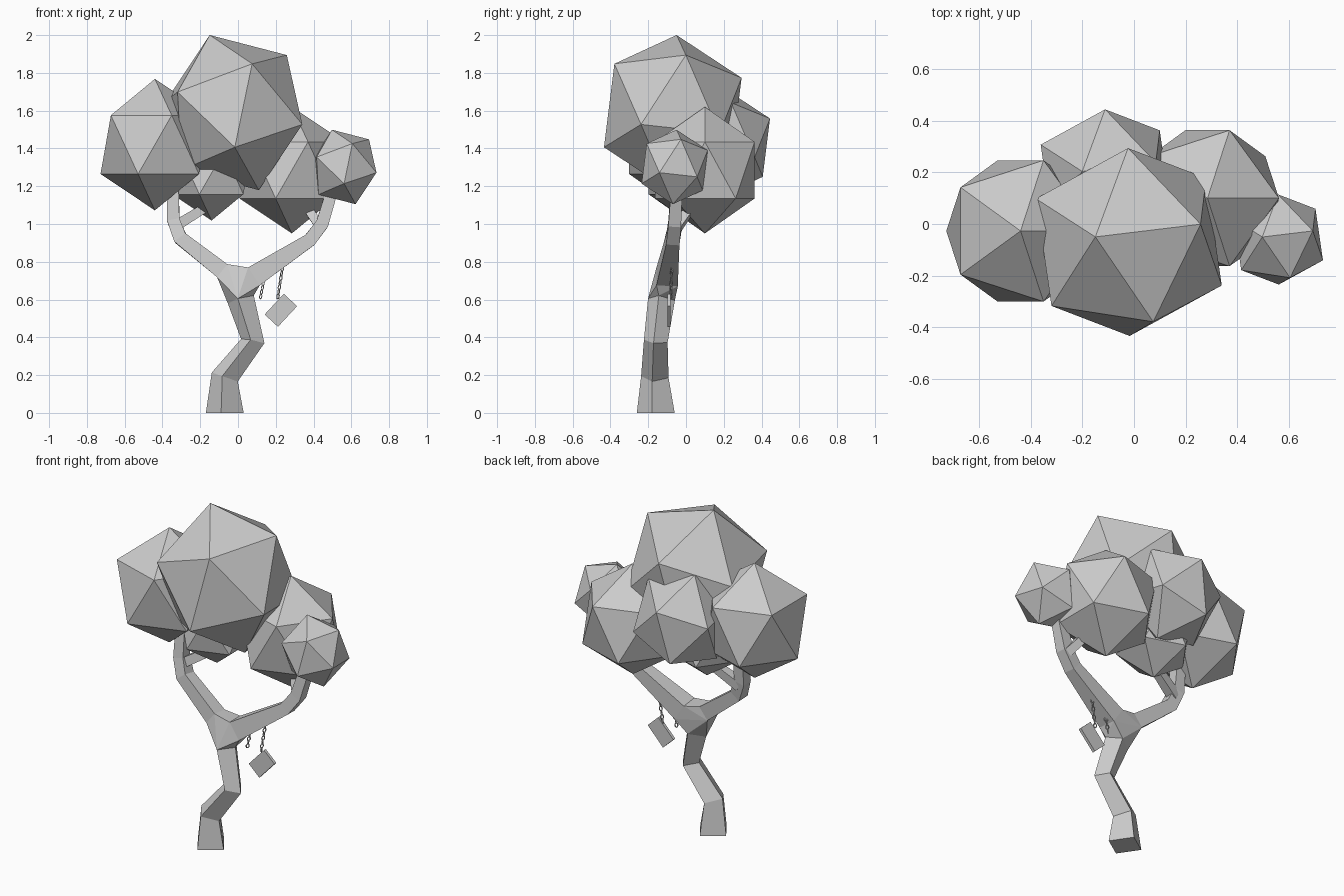
import bpy, bmesh, math
from mathutils import Vector, Matrix

cube = bpy.data.objects.get("Cube")
if cube:
    bpy.data.objects.remove(cube, do_unlink=True)

grey = bpy.data.materials.new("plain_grey")
grey.use_nodes = True
colour = (0.6, 0.6, 0.6, 1)
grey.diffuse_color = colour
grey.node_tree.nodes["Principled BSDF"].inputs["Base Color"].default_value = colour


def finish(name, bm):
    bmesh.ops.recalc_face_normals(bm, faces=bm.faces[:])
    mesh = bpy.data.meshes.new(name)
    bm.to_mesh(mesh)
    bm.free()
    mesh.materials.append(grey)
    obj = bpy.data.objects.new(name, mesh)
    bpy.context.collection.objects.link(obj)
    return obj


def rings_along(path, twist):
    """Four-cornered cross-sections square to a path of (x, y, z, corner radius)."""
    pts = [Vector(p[:3]) for p in path]
    rings = []
    for i, p in enumerate(pts):
        t = Vector()
        if i > 0:
            t += (p - pts[i - 1]).normalized()
        if i < len(pts) - 1:
            t += (pts[i + 1] - p).normalized()
        if p.z == 0:
            t = Vector((0, 0, 1))
        t.normalize()
        u = Vector((0, 1, 0)).cross(t).normalized()
        v = t.cross(u)
        angles = [math.radians(twist + 90 * k) for k in range(4)]
        rings.append([p + path[i][3] * (u * math.cos(a) + v * math.sin(a)) for a in angles])
    return rings


def limb(name, path, twist=45):
    rings = rings_along(path, twist)
    bm = bmesh.new()
    loops = [[bm.verts.new(c) for c in ring] for ring in rings]
    for a, b in zip(loops, loops[1:]):
        for k in range(4):
            n = (k + 1) % 4
            bm.faces.new((a[k], a[n], b[n], b[k]))
    bm.faces.new(loops[0])
    bm.faces.new(loops[-1])
    finish(name, bm)
    return rings


# Trunk and main branches
trunk = limb("trunk", [(-.07, -.16, 0, .102), (-.07, -.165, .19, .074),
                       (.078, -.16, .38, .064), (.015, -.13, .6, .073)], -11)
left_arm = limb("left_branch", [(.08, -.1, .72, .08), (.38, -.07, .915, .05),
                                (.445, -.06, 1.0, .048), (.5, -.05, 1.18, .042)])
right_arm = limb("right_branch", [(-.08, -.1, .75, .062), (-.305, -.07, .925, .052),
                                  (-.342, -.05, 1.02, .047), (-.345, -.03, 1.22, .042)])

# Fork joining the trunk to both branches
bm = bmesh.new()
for corner in trunk[-1] + left_arm[0] + right_arm[0]:
    bm.verts.new(corner)
bmesh.ops.convex_hull(bm, input=bm.verts[:])
finish("fork", bm)

# Twigs
limb("left_twig", [(.44, -.05, .98, .035), (.39, 0, 1.05, .033), (.35, .05, 1.14, .03)])
limb("right_twig", [(-.33, -.05, .99, .04), (-.2, -.02, 1.07, .035), (-.1, 0, 1.12, .03)])


# Leaf clumps: low-poly balls, slightly stretched upward
upright = Matrix.Identity(3)
top = Vector((-.13, .02, .38)).normalized()
toward = Vector((.28, .07, .287))
side = (toward - top * toward.dot(top)).normalized()
tilted = Matrix((side, top.cross(side), top)).transposed()


def clump(name, centre, radius, turn):
    bm = bmesh.new()
    bmesh.ops.create_icosphere(bm, subdivisions=1, radius=radius)
    stretch = Matrix.Diagonal((1, 1, 1.08, 1))
    bm.transform(Matrix.Translation(centre) @ stretch @ turn.to_4x4())
    finish(name, bm)


clump("main_leaf_clump", (-.02, -.07, 1.59), .402, tilted)
clump("right_leaf_clump", (-.44, -.027, 1.42), .322, upright)
clump("left_leaf_clump", (.285, .1, 1.285), .31, upright)
clump("far_left_leaf_clump", (.56, -.06, 1.302), .193, tilted)
clump("back_leaf_clump", (-.11, .19, 1.43), .281, tilted)
clump("inner_leaf_clump", (-.14, 0, 1.27), .233, upright)


# Chains of oval links, each turned a quarter from the last
def chain(name, start, end, count):
    start, end = Vector(start), Vector(end)
    along = (end - start).normalized()
    aim = along.to_track_quat('X', 'Z').to_matrix().to_4x4()
    half = (end - start).length / count * 0.66
    bm = bmesh.new()
    for i in range(count):
        place = Matrix.Translation(start.lerp(end, (i + .5) / count))
        roll = Matrix.Rotation(math.radians(45 + 90 * i), 4, 'X')
        rows = []
        for s in range(10):
            a = math.tau * s / 10
            out = Vector((math.cos(a), math.sin(a), 0))
            mid = Vector((out.x * (half - .003), out.y * .008, 0))
            row = []
            for k in range(4):
                b = math.tau * k / 4
                p = mid + .0035 * (out * math.cos(b) + Vector((0, 0, math.sin(b))))
                row.append(bm.verts.new(place @ aim @ roll @ p))
            rows.append(row)
        for s in range(10):
            a, b = rows[s - 1], rows[s]
            for k in range(4):
                bm.faces.new((a[k - 1], a[k], b[k], b[k - 1]))
    finish(name, bm)


chain("short_chain", (.14, -.08, .72), (.118, -.08, .605), 5)
chain("long_chain", (.24, -.075, .8), (.21, -.08, .605), 8)

# Hanging sign plate, swung onto one corner
bm = bmesh.new()
bmesh.ops.create_cube(bm, size=1)
bm.transform(Matrix.Translation((.227, -.09, .543)) @ Matrix.Rotation(math.radians(-47), 4, 'Y')
             @ Matrix.Diagonal((.149, .018, .096, 1)))
finish("sign_plate", bm)
